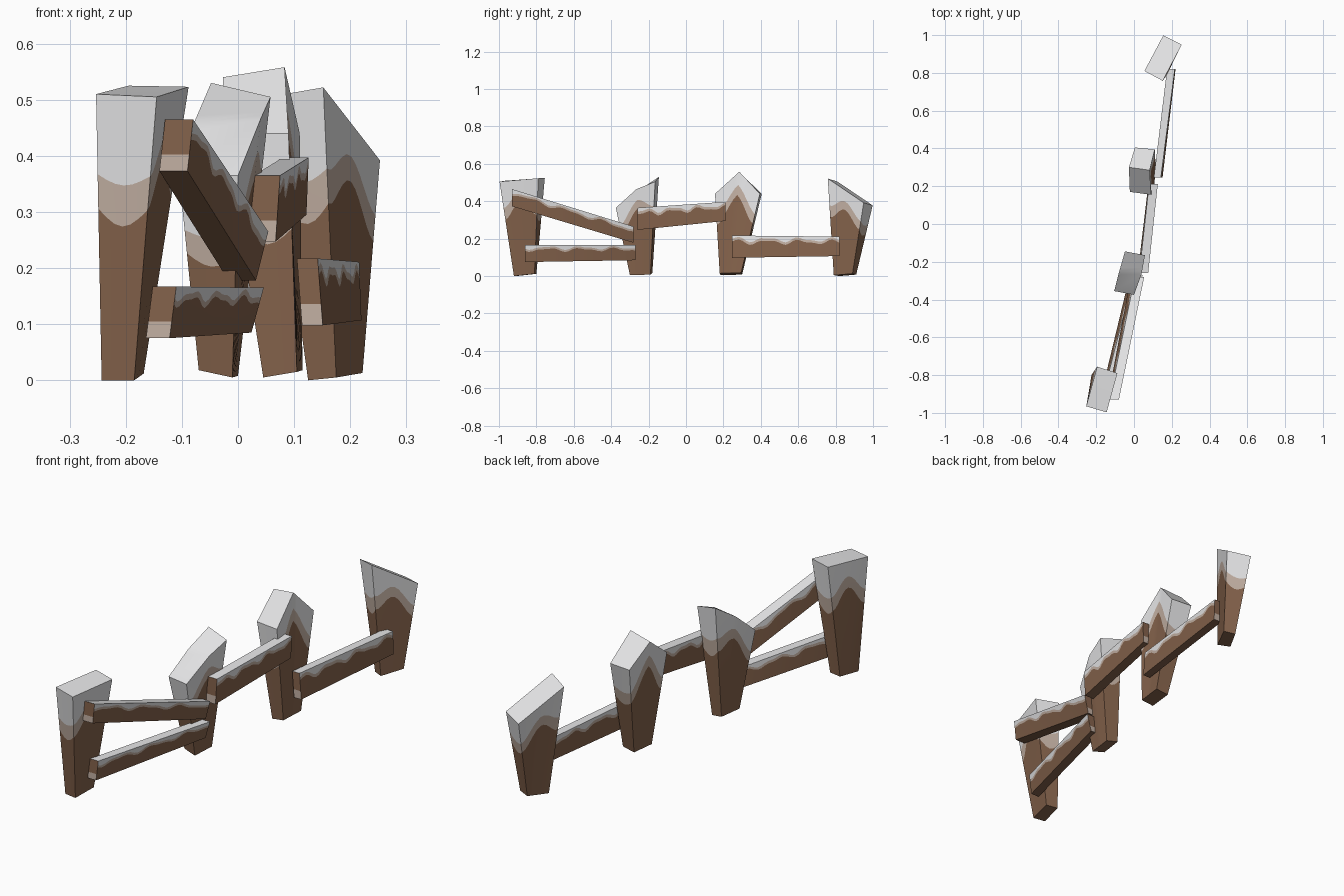
import bpy, bmesh, math
from mathutils import Vector

if "Cube" in bpy.data.objects:
    bpy.data.objects.remove(bpy.data.objects["Cube"])


def material(name, rgb):
    m = bpy.data.materials.new(name)
    m.diffuse_color = (*rgb, 1)
    m.use_nodes = True
    m.node_tree.nodes["Principled BSDF"].inputs["Base Color"].default_value = m.diffuse_color
    return m


MATS = [material("brown_wood", (0.235, 0.125, 0.072)),
        material("frost_tan", (0.55, 0.44, 0.37)),
        material("snow_white", (0.84, 0.84, 0.85))]
WOOD, FROST, SNOW = 0, 1, 2


def finish(bm, name):
    bmesh.ops.recalc_face_normals(bm, faces=bm.faces)
    me = bpy.data.meshes.new(name)
    bm.to_mesh(me)
    bm.free()
    for m in MATS:
        me.materials.append(m)
    ob = bpy.data.objects.new(name, me)
    bpy.context.collection.objects.link(ob)
    bpy.context.view_layer.objects.active = ob
    ob.select_set(True)
    bpy.ops.object.shade_smooth_by_angle(angle=math.radians(25))
    ob.select_set(False)


def add_face(bm, verts, mat):
    bm.faces.new(verts).material_index = mat


def six(corners, left_mid=None, right_mid=None):
    """Corner order: front left, front right, back right, back left; adds side midpoints."""
    fl, fr, br, bl = [Vector(c) for c in corners]
    rm = Vector(right_mid) if right_mid else (fr + br) / 2
    lm = Vector(left_mid) if left_mid else (fl + bl) / 2
    return [fl, fr, rm, br, bl, lm]


def post(name, bottom, top, left_mid=None, right_mid=None):
    """Tapered post: brown foot, wavy frost line, snow cap with a creased top."""
    bot, tp = six(bottom), six(top, left_mid, right_mid)
    # brown height as a share of post height at corners, side middles, front/back middles
    frost_key = [.60, .60, .77, .62, .60, .77]
    snow_key = [.72, .72, .87, .74, .72, .87]
    n = 6
    rings = [[], [], [], []]
    bm = bmesh.new()
    for i in range(6):
        j = (i + 1) % 6
        dip = .06 if i in (0, 3) else 0
        for k in range(n):
            t = k / n
            e = t * t * (3 - 2 * t)
            b, p = bot[i].lerp(bot[j], t), tp[i].lerp(tp[j], t)
            d = dip * math.sin(math.pi * t)
            f = frost_key[i] + (frost_key[j] - frost_key[i]) * e - d
            s = snow_key[i] + (snow_key[j] - snow_key[i]) * e - d * .6
            for ring, h in zip(rings, (0, f, s, 1)):
                ring.append(bm.verts.new(b.lerp(p, h)))
    m = 6 * n
    for level, mat in enumerate((WOOD, FROST, SNOW)):
        for a in range(m):
            c = (a + 1) % m
            add_face(bm, (rings[level][a], rings[level][c],
                          rings[level + 1][c], rings[level + 1][a]), mat)
    cap = rings[3]
    add_face(bm, cap[5 * n:] + cap[:2 * n + 1], SNOW)     # front half of top
    add_face(bm, cap[2 * n:5 * n + 1], SNOW)              # back half of top
    add_face(bm, rings[0], WOOD)
    finish(bm, name)


def rail(name, front, back, phase):
    """Board between two end sections (y, x left, x right, top, bottom, lower shift)."""
    def section(s):
        y, xl, xr, zt, zb, dx = s
        return [Vector(c) for c in ((xl, y, zt), (xr, y, zt), (xr + dx, y, zb), (xl + dx, y, zb))]
    A, B = section(front), section(back)
    bm = bmesh.new()
    rows, n = [], 30
    for k in range(n + 1):
        t = k / n
        tl, tr, br, bl = [a.lerp(b, t) for a, b in zip(A, B)]
        f = .29 + .09 * math.sin(t * 21 + phase) + .05 * math.sin(t * 37 + 2 * phase)
        s = f - .12
        # down the right side, then up the left side
        pts = [tl, tr] + [tr.lerp(br, h) for h in (s, f, .68, 1)]
        pts += [bl] + [bl.lerp(tl, 1 - h) for h in (.68, f, s)]
        rows.append([bm.verts.new(p) for p in pts])
    mats = [SNOW, SNOW, FROST, WOOD, WOOD, WOOD, WOOD, WOOD, FROST, SNOW]
    for r, q in zip(rows, rows[1:]):
        for a in range(10):
            b = (a + 1) % 10
            add_face(bm, (r[a], r[b], q[b], q[a]), mats[a])
    # sawn ends: brown above, frosted below
    for r in (rows[0], rows[-1]):
        add_face(bm, [r[i] for i in (0, 1, 2, 3, 4, 7, 8, 9)], WOOD)
        add_face(bm, [r[i] for i in (4, 5, 6, 7)], FROST)
    finish(bm, name)


# Four leaning posts, front to back
post("post_front",
     [(-.243, -.91, 0), (-.185, -.92, 0), (-.168, -.81, .012), (-.225, -.80, .012)],
     [(-.253, -.965, .51), (-.145, -.997, .505), (-.088, -.79, .523), (-.195, -.755, .525)])
post("post_second",
     [(-.07, -.29, .018), (-.01, -.30, .005), (0, -.19, .008), (-.055, -.18, .018)],
     [(-.105, -.355, .365), (.0, -.375, .365), (.058, -.165, .505), (-.048, -.145, .53)],
     (-.078, -.25, .46), (.04, -.265, .465))
post("post_third",
     [(.045, .185, .005), (.105, .18, .015), (.115, .295, .018), (.055, .30, .008)],
     [(-.022, .17, .44), (.09, .155, .44), (.11, .395, .44), (.005, .405, .44)],
     (-.027, .30, .54), (.083, .285, .558))
post("post_back",
     [(.125, .82, 0), (.175, .79, .005), (.222, .89, .013), (.172, .91, .008)],
     [(.055, .81, .505), (.152, .758, .522), (.253, .95, .392), (.155, .998, .378)])

# Four rails nailed to the right side of the posts
rail("rail_low_front", (-.86, -.152, -.110, .167, .075, -.012),
     (-.27, .0, .046, .165, .085, -.022), 0.3)
rail("rail_sloping_front", (-.93, -.130, -.080, .465, .373, -.010),
     (-.28, .005, .054, .265, .178, -.022), 1.4)
rail("rail_middle", (-.26, .028, .075, .365, .247, -.008),
     (.212, .080, .126, .397, .295, -.004), 2.6)
rail("rail_low_back", (.245, .105, .142, .217, .098, .009),
     (.82, .175, .216, .211, .107, .004), 4.0)
